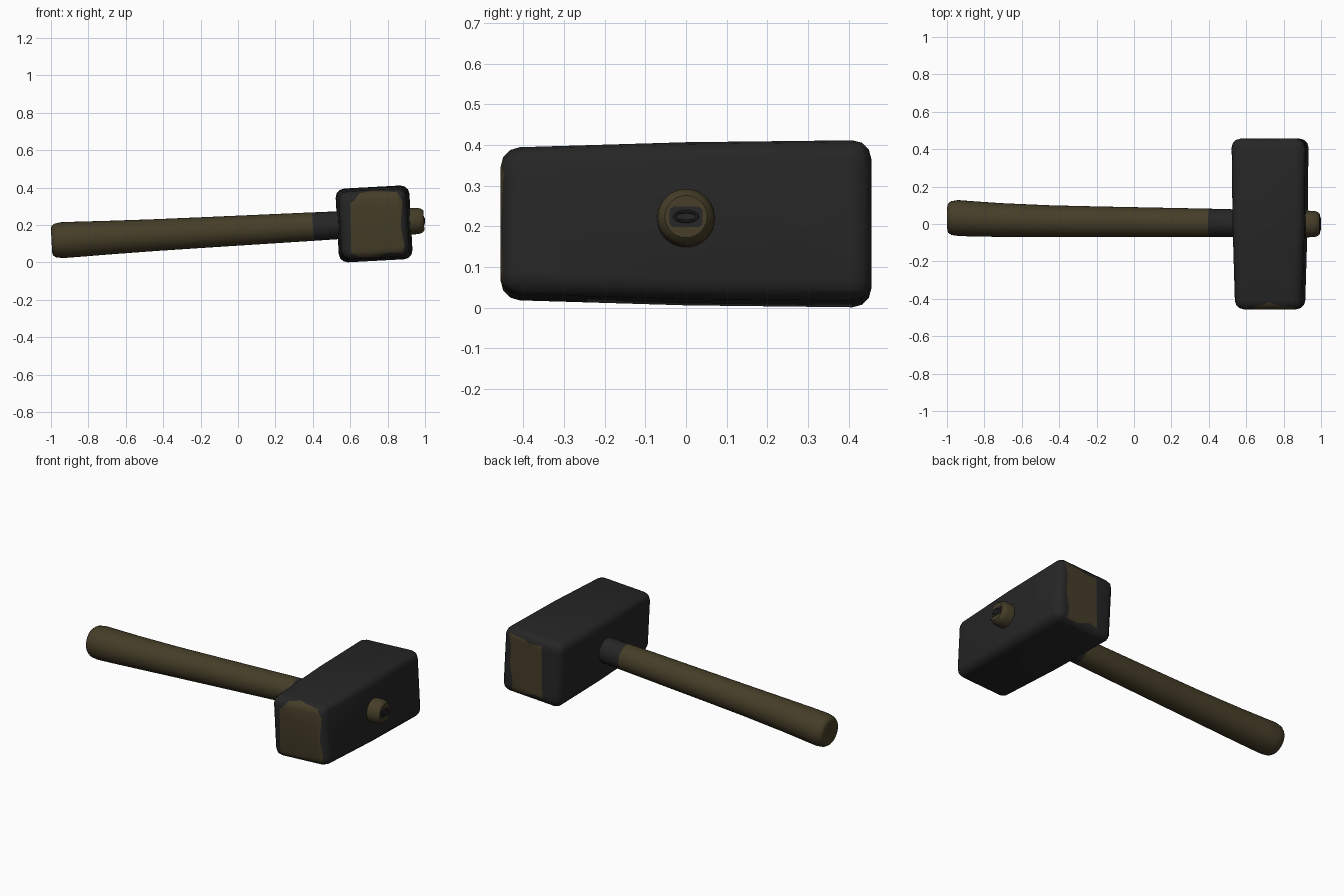
import bpy, bmesh, math
from mathutils import Vector, Matrix

if "Cube" in bpy.data.objects:
    bpy.data.objects.remove(bpy.data.objects["Cube"])


def material(name, rgb):
    m = bpy.data.materials.new(name)
    m.diffuse_color = (*rgb, 1)
    m.use_nodes = True
    m.node_tree.nodes["Principled BSDF"].inputs["Base Color"].default_value = m.diffuse_color
    return m


IRON = material("dark_iron", (0.019, 0.019, 0.019))
WOOD = material("brown_wood", (0.060, 0.047, 0.021))
SLOPE = 0.054                      # the whole hammer leans up towards +x


def axis_z(x):
    return 0.170 + SLOPE * x


def finish(bm, name, mats, angle=40):
    bmesh.ops.recalc_face_normals(bm, faces=bm.faces)
    me = bpy.data.meshes.new(name)
    bm.to_mesh(me)
    bm.free()
    for m in mats:
        me.materials.append(m)
    ob = bpy.data.objects.new(name, me)
    bpy.context.collection.objects.link(ob)
    bpy.ops.object.select_all(action='DESELECT')
    ob.select_set(True)
    bpy.context.view_layer.objects.active = ob
    bpy.ops.object.shade_smooth_by_angle(angle=math.radians(angle))
    return ob


def loft(bm, rings):
    for a, b in zip(rings, rings[1:]):
        n = len(a)
        for i in range(n):
            bm.faces.new((a[i], a[(i + 1) % n], b[(i + 1) % n], b[i]))
    bm.faces.new(rings[0])
    bm.faces.new(rings[-1])


# Handle: round rings (x, y centre, radius), swelling and curving at the grip
bm = bmesh.new()
stations = [(-0.997, .032, .066), (-0.993, .032, .079), (-0.977, .032, .090),
            (-0.94, .032, .096), (-0.85, .027, .094), (-0.7, .021, .090),
            (-0.45, .015, .085), (-0.2, .012, .082), (0.0, .010, .080),
            (0.4, .006, .076), (0.55, .004, .074), (0.9, 0, .072),
            (0.965, 0, .070), (0.984, 0, .063), (0.994, 0, .052)]
SEG = 32
rings = []
for x, yc, r in stations:
    ring = []
    for i in range(SEG):
        a = 2 * math.pi * i / SEG
        dz = r * math.sin(a)
        ring.append(bm.verts.new((x - SLOPE * dz, yc + r * math.cos(a), axis_z(x) + dz)))
    rings.append(ring)
loft(bm, rings)
for f in bm.faces:                 # dark collar next to the head
    f.material_index = 1 if 0.4 < f.calc_center_median().x < 0.9 else 0
finish(bm, "handle", [WOOD, IRON])

# Head: slightly tapered block with rounded edges
bm = bmesh.new()
rings = []
for y, w in ((-0.456, .180), (0.0, .193), (0.456, .198)):
    rings.append([bm.verts.new((sx * w, y, sz * w))
                  for sx, sz in ((-1, -1), (1, -1), (1, 1), (-1, 1))])
loft(bm, rings)
bmesh.ops.recalc_face_normals(bm, faces=bm.faces)
sharp = [e for e in bm.edges if e.calc_face_angle() > 0.6]
bmesh.ops.bevel(bm, geom=sharp, offset=0.047, segments=3, profile=0.5,
                affect='EDGES', clamp_overlap=True)
bm.transform(Matrix.Translation((0.7275, 0, 0.206)) @
             Matrix.Rotation(-math.atan(SLOPE), 4, 'Y'))

# Worn patches on both striking faces: outlines in x, z cut into the ends
front_patch = [(.605, .05), (.65, .03), (.75, .03), (.80, .05), (.88, .05), (.888, .09),
               (.87, .20), (.88, .33), (.85, .375), (.72, .385), (.65, .37),
               (.62, .33), (.60, .32)]
back_patch = [(.65, .04), (.70, .055), (.78, .03), (.86, .035), (.85, .10), (.87, .20),
              (.86, .30), (.875, .385), (.77, .37), (.74, .355), (.655, .36)]


def inside(p, poly):
    hit = False
    for (ax, az), (bx, bz) in zip(poly, poly[1:] + poly[:1]):
        if (az > p.z) != (bz > p.z) and p.x < (bx - ax) * (p.z - az) / (bz - az) + ax:
            hit = not hit
    return hit


for side, poly in ((-1, front_patch), (1, back_patch)):
    def end_faces():
        return [f for f in bm.faces if f.normal.y * side > 0.15]
    for (ax, az), (bx, bz) in zip(poly, poly[1:] + poly[:1]):
        bm.normal_update()
        fs = end_faces()
        geom = fs + list({e for f in fs for e in f.edges}) + list({v for f in fs for v in f.verts})
        bmesh.ops.bisect_plane(bm, geom=geom, dist=1e-5, plane_co=(ax, 0, az),
                               plane_no=Vector((bz - az, 0, ax - bx)).normalized())
    bm.normal_update()
    for f in end_faces():
        if inside(f.calc_center_median(), poly):
            f.material_index = 1
finish(bm, "hammer_head", [IRON, WOOD])

# Wedge plate and oval ring in the handle tip
bm = bmesh.new()
outline = [(-.040, -.018), (-.032, -.025), (.032, -.025), (.040, -.018),
           (.040, .018), (.032, .025), (-.032, .025), (-.040, .018)]
loft(bm, [[bm.verts.new((x - SLOPE * z, y, axis_z(1) - .001 + z)) for y, z in outline]
          for x in (0.990, 0.9965)])
finish(bm, "tip_wedge", [IRON])

bm = bmesh.new()
N, M = 24, 8
grid = []
for i in range(N):
    a = 2 * math.pi * i / N
    row = []
    for j in range(M):
        b = 2 * math.pi * j / M
        q = 0.004 * math.cos(b)
        z = (0.012 + q) * math.sin(a)
        row.append(bm.verts.new((0.9965 + 0.0035 * math.sin(b) - SLOPE * z,
                                 (0.028 + q) * math.cos(a), axis_z(1) + z)))
    grid.append(row)
for i in range(N):
    for j in range(M):
        bm.faces.new((grid[i][j], grid[(i + 1) % N][j],
                      grid[(i + 1) % N][(j + 1) % M], grid[i][(j + 1) % M]))
finish(bm, "tip_wedge_ring", [IRON])
